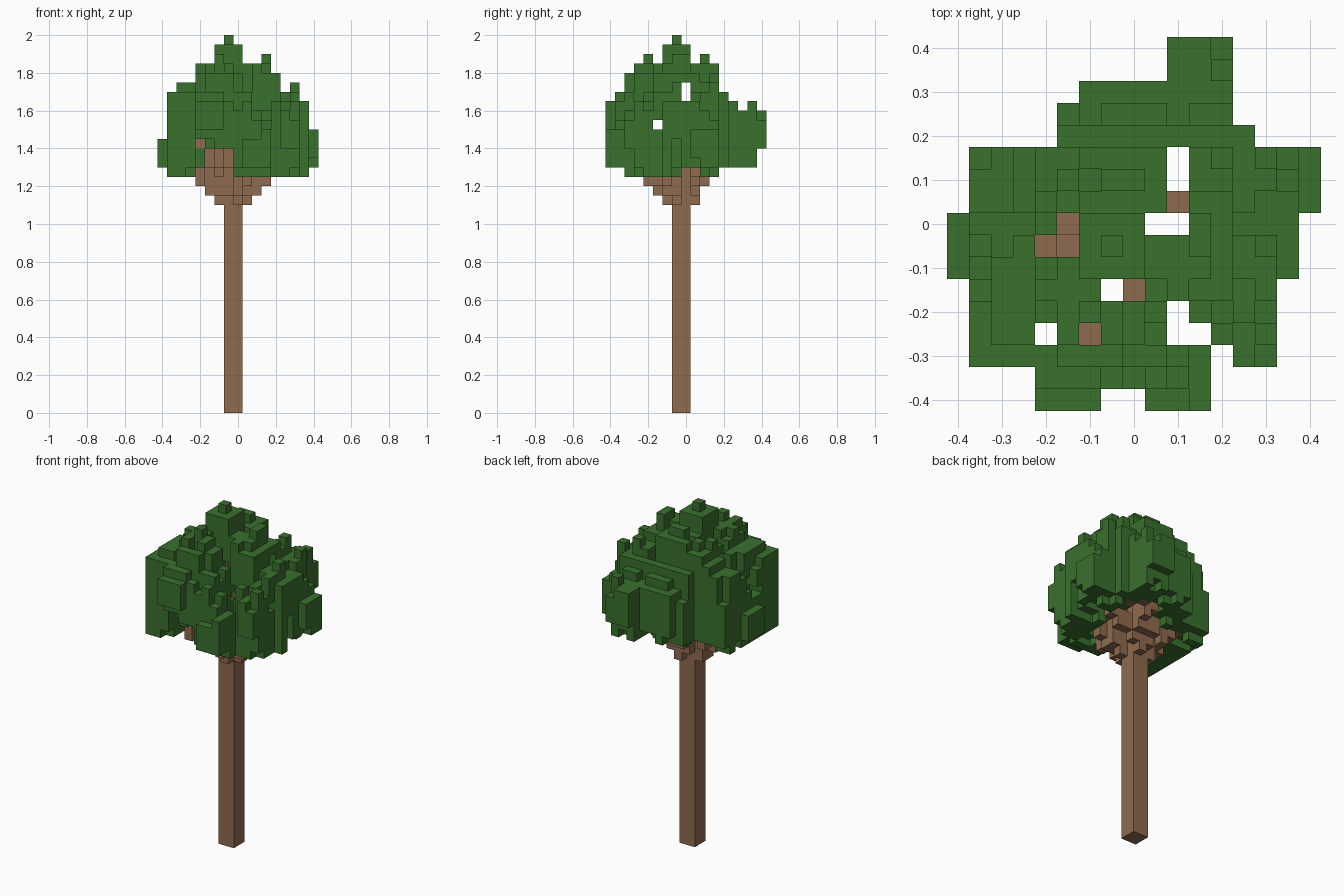
import bpy
import bmesh
import random
from mathutils import Vector

random.seed(4)
old = bpy.data.objects.get("Cube")
if old:
    bpy.data.objects.remove(old, do_unlink=True)

CELL = 0.05
CORNER = Vector((-0.425, -0.425, 0))


def make_material(name, colour):
    mat = bpy.data.materials.new(name)
    mat.use_nodes = True
    mat.diffuse_color = colour
    mat.node_tree.nodes["Principled BSDF"].inputs["Base Color"].default_value = colour
    return mat


leaf_green = make_material("leaf green", (0.042, 0.162, 0.027, 1))
bark_brown = make_material("bark brown", (0.275, 0.147, 0.08, 1))


def finish(name, bm, mat):
    mesh = bpy.data.meshes.new(name)
    bm.to_mesh(mesh)
    bm.free()
    mesh.materials.append(mat)
    bpy.context.collection.objects.link(bpy.data.objects.new(name, mesh))


def block_mesh(name, cells, solid, mat):
    """Skin a set of grid cells, leaving out faces buried in solid cells."""
    bm = bmesh.new()
    axes = [Vector(row) for row in ((1, 0, 0), (0, 1, 0), (0, 0, 1))]
    for cell in sorted(cells):
        centre = Vector(cell) + Vector((0.5, 0.5, 0.5))
        for k in range(3):
            for side in (-1, 1):
                normal = axes[k] * side
                if tuple(int(c + n) for c, n in zip(cell, normal)) in solid:
                    continue
                u = axes[(k + 1) % 3] / 2
                v = axes[(k + 2) % 3] / 2 * side
                mid = centre + normal / 2
                ring = (mid - u - v, mid + u - v, mid + u + v, mid - u + v)
                bm.faces.new([bm.verts.new(p * CELL + CORNER) for p in ring])
    bmesh.ops.remove_doubles(bm, verts=bm.verts, dist=CELL / 100)
    finish(name, bm, mat)


# Crown outline: highest cell per column across and in depth, and row extents
top_across = [29, 35, 35, 35, 37, 37, 39, 40, 39, 37, 37, 38, 36, 34, 35, 33, 30]
top_depth = [33, 34, 36, 37, 38, 37, 39, 40, 39, 37, 38, 37, 34, 33, 32, 33, 32]
row_start = [4, 4, 1, 1, 1, 1, 0, 0, 0, 1, 1, 1, 5, 5, 6, 10, 10]
row_end = [11, 11, 14, 14, 14, 14, 15, 15, 15, 16, 16, 16, 13, 12, 12, 12, 12]

# Open shafts through the crown: clear to the ground, or with a branch below
clear_shafts = {(10, 11), (10, 10), (9, 8), (10, 8), (7, 5), (10, 4), (4, 3),
                (10, 3), (11, 3), (12, 2), (7, 0), (8, 0)}
branch_shafts = {(10, 9), (8, 5), (6, 3), (4, 7), (5, 7), (5, 8)}


def in_crown(i, j, z):
    if not (0 <= i <= 16 and 0 <= j <= 16 and row_start[j] <= i <= row_end[j]):
        return False
    rim = i in (0, 16) or j < 2 or j > 11
    notch = j < 8 and 5 <= i <= 7 and z < 28
    gap = (j == 8 and z in (33, 34)) or (j == 5 and z == 30)
    if notch or gap or (i, j) in clear_shafts | branch_shafts:
        return False
    return (26 if rim else 25) <= z < min(top_across[i], top_depth[j])


# Leaf tufts: column, row and peak height of each
tufts = [
    (7, 7, 40), (6, 4, 38), (8, 10, 38), (11, 7, 38), (5, 10, 37), (4, 5, 37),
    (12, 11, 36), (2, 3, 35), (3, 9, 35), (14, 7, 35), (5, 2, 35), (8, 3, 34),
    (8, 13, 34), (11, 14, 33), (13, 4, 33), (12, 12, 32), (6, 12, 32),
    (14, 10, 32), (2, 10, 32), (2, 7, 31), (10, 2, 31), (2, 4, 31), (13, 5, 31),
]


def tuft_cells(i, j, peak):
    """A rounded tuft: one-cell tips, wider middle, ragged outer columns."""
    for dx in range(-2, 3):
        for dy in range(-2, 3):
            reach = max(abs(dx), abs(dy))
            if abs(dx) + abs(dy) == 4:
                continue
            grow = random.choice((0, 0, 1)) if reach else 0
            drop = random.choice((0, 0, 1)) if reach else 0
            for z in range(peak - 7 + reach - drop, peak - reach + grow):
                yield i + dx, j + dy, z


leaves = {c for tuft in tufts for c in tuft_cells(*tuft) if in_crown(*c)}

# Branches climb from the trunk to the lower tufts
trunk_cells = {(i, j, z) for i in (7, 8) for j in (7, 8) for z in range(25)}
wood = {(7, 7, z) for z in range(25, 34)} | {(8, 8, z) for z in range(25, 29)}
fork = Vector((7.5, 7.5, 21))
for i, j, peak in tufts:
    if peak > 35:
        continue
    tip = Vector((i, j, peak - 4))
    for step in range(41):
        x, y, z = (round(c) for c in fork.lerp(tip, step / 40))
        if (x, y) not in clear_shafts:
            wood |= {(x, y, z), (x, y, z + 1)}
wood -= trunk_cells
leaves -= wood | trunk_cells
solid = leaves | wood | trunk_cells

block_mesh("leaves", leaves, solid, leaf_green)
block_mesh("branches", wood, solid, bark_brown)

# Trunk: one square post
bm = bmesh.new()
bmesh.ops.create_cube(bm, size=1)
bmesh.ops.scale(bm, vec=(2 * CELL, 2 * CELL, 25 * CELL), verts=bm.verts)
bmesh.ops.translate(bm, vec=(-CELL / 2, -CELL / 2, 12.5 * CELL), verts=bm.verts)
finish("trunk", bm, bark_brown)
